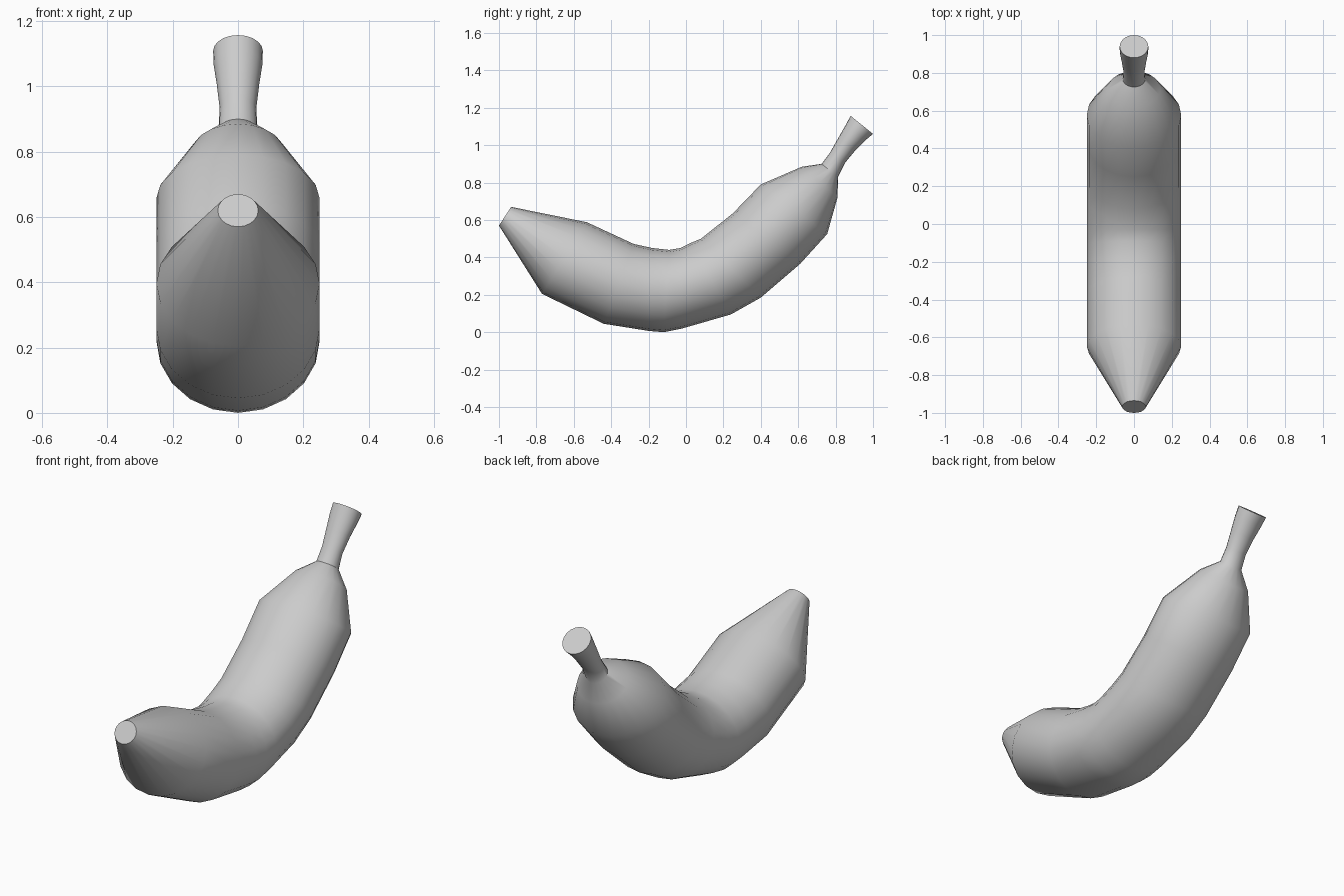
import bpy, bmesh, math
from mathutils import Vector

if "Cube" in bpy.data.objects:
    bpy.data.objects.remove(bpy.data.objects["Cube"])

SIDES = 20

# Cross-sections: inner-curve (y, z), outer-curve (y, z), half width in x
RINGS = [
    # blossom tip
    (-0.935, 0.67, -1.0, 0.57, 0.062),
    # fruit body
    (-0.53, 0.588, -0.77, 0.205, 0.25),
    (-0.28, 0.472, -0.44, 0.045, 0.25),
    (-0.18, 0.45, -0.20, 0.007, 0.25),
    (-0.09, 0.44, -0.12, 0.0, 0.25),
    (-0.03, 0.45, -0.02, 0.02, 0.25),
    (0.02, 0.475, 0.24, 0.095, 0.25),
    (0.08, 0.50, 0.40, 0.185, 0.25),
    (0.25, 0.635, 0.61, 0.365, 0.25),
    (0.40, 0.79, 0.755, 0.525, 0.25),
    # shoulder and neck
    (0.62, 0.885, 0.81, 0.72, 0.14),
    (0.725, 0.90, 0.813, 0.83, 0.06),
    # stem
    (0.77, 0.96, 0.85, 0.905, 0.056),
    (0.815, 1.04, 0.905, 0.972, 0.065),
    (0.855, 1.11, 0.96, 1.027, 0.075),
    (0.88, 1.157, 1.0, 1.06, 0.076),
]

bm = bmesh.new()
loops = []
for y0, z0, y1, z1, w in RINGS:
    top, low = Vector((0, y0, z0)), Vector((0, y1, z1))
    mid, half = (top + low) / 2, (top - low) / 2
    loops.append([bm.verts.new(mid + half * math.cos(a) + Vector((w * math.sin(a), 0, 0)))
                  for a in (2 * math.pi * i / SIDES for i in range(SIDES))])

# Skin between neighbouring rings, then cap both ends
for a, b in zip(loops, loops[1:]):
    for i in range(SIDES):
        j = (i + 1) % SIDES
        bm.faces.new((a[i], a[j], b[j], b[i]))
bm.faces.new(loops[0])
bm.faces.new(loops[-1])
bmesh.ops.recalc_face_normals(bm, faces=bm.faces)

mesh = bpy.data.meshes.new("banana")
bm.to_mesh(mesh)
bm.free()
obj = bpy.data.objects.new("banana", mesh)
bpy.context.collection.objects.link(obj)
bpy.context.view_layer.objects.active = obj
obj.select_set(True)
bpy.ops.object.shade_smooth_by_angle(angle=math.radians(40))
